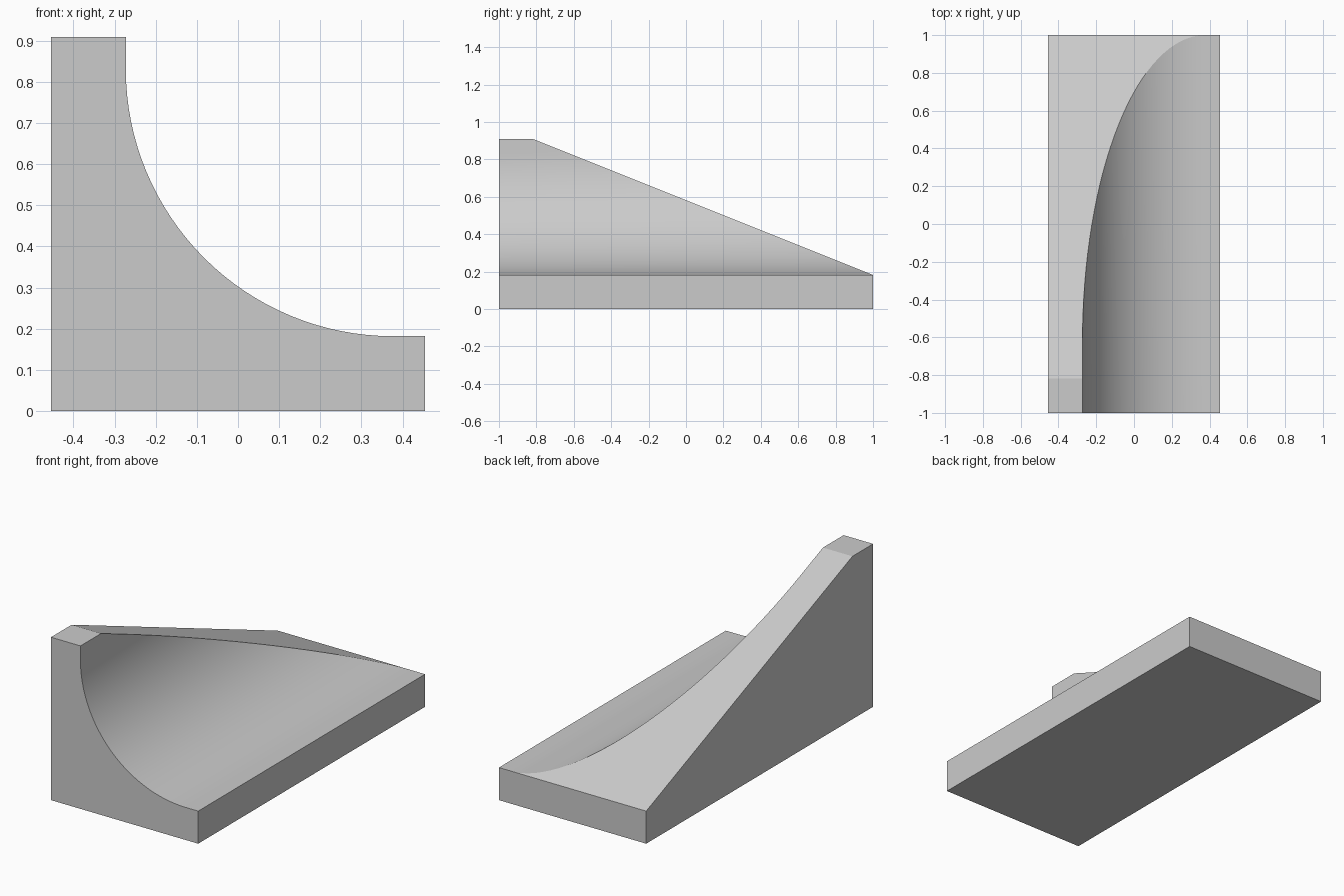
import bpy, bmesh
from math import pi, sin, cos, radians

if "Cube" in bpy.data.objects:
    bpy.data.objects.remove(bpy.data.objects["Cube"])

W, H, T, L = 0.4545, 0.9091, 0.1818, 1.0   # half width, height, plate thickness, half length
R, SEG = 0.65, 32                          # fillet radius and segments
SLOPE = 0.4                                # fall of the rear ramp
inner = -W + T                             # inner wall face
cx, cz = inner + R, T + R                  # fillet centre

# L-shaped cross-section with a big inner fillet
arc = [(cx - R * sin(a), cz - R * cos(a))
       for a in (pi / 2 * i / SEG for i in range(SEG + 1))]
profile = [(-W, 0), (W, 0), (W, T)] + arc + [(inner, H), (-W, H)]


def ramp_y(z):
    """Rear end of the section at height z, cut back by the sloping plane."""
    return L - max(0, z - T) / SLOPE


bm = bmesh.new()
front = [bm.verts.new((x, -L, z)) for x, z in profile]
back = [bm.verts.new((x, ramp_y(z), z)) for x, z in profile]
corner = bm.verts.new((-W, L, T))

# Front end, bottom, right side, fillet, inner wall and top
bm.faces.new(front)
for i in range(len(profile) - 1):
    bm.faces.new((front[i], front[i + 1], back[i + 1], back[i]))
# Outer wall, low rear end, sloping ramp
bm.faces.new((front[-1], front[0], back[0], corner, back[-1]))
bm.faces.new((corner, back[0], back[1], back[2], back[3]))
bm.faces.new([corner] + back[3:])
bmesh.ops.recalc_face_normals(bm, faces=bm.faces)

mesh = bpy.data.meshes.new("filleted_bracket")
bm.to_mesh(mesh)
bm.free()
bracket = bpy.data.objects.new("filleted_bracket", mesh)
bpy.context.collection.objects.link(bracket)

# Smooth fillet, crisp edges
bpy.context.view_layer.objects.active = bracket
bracket.select_set(True)
bpy.ops.object.shade_smooth_by_angle(angle=radians(15))
